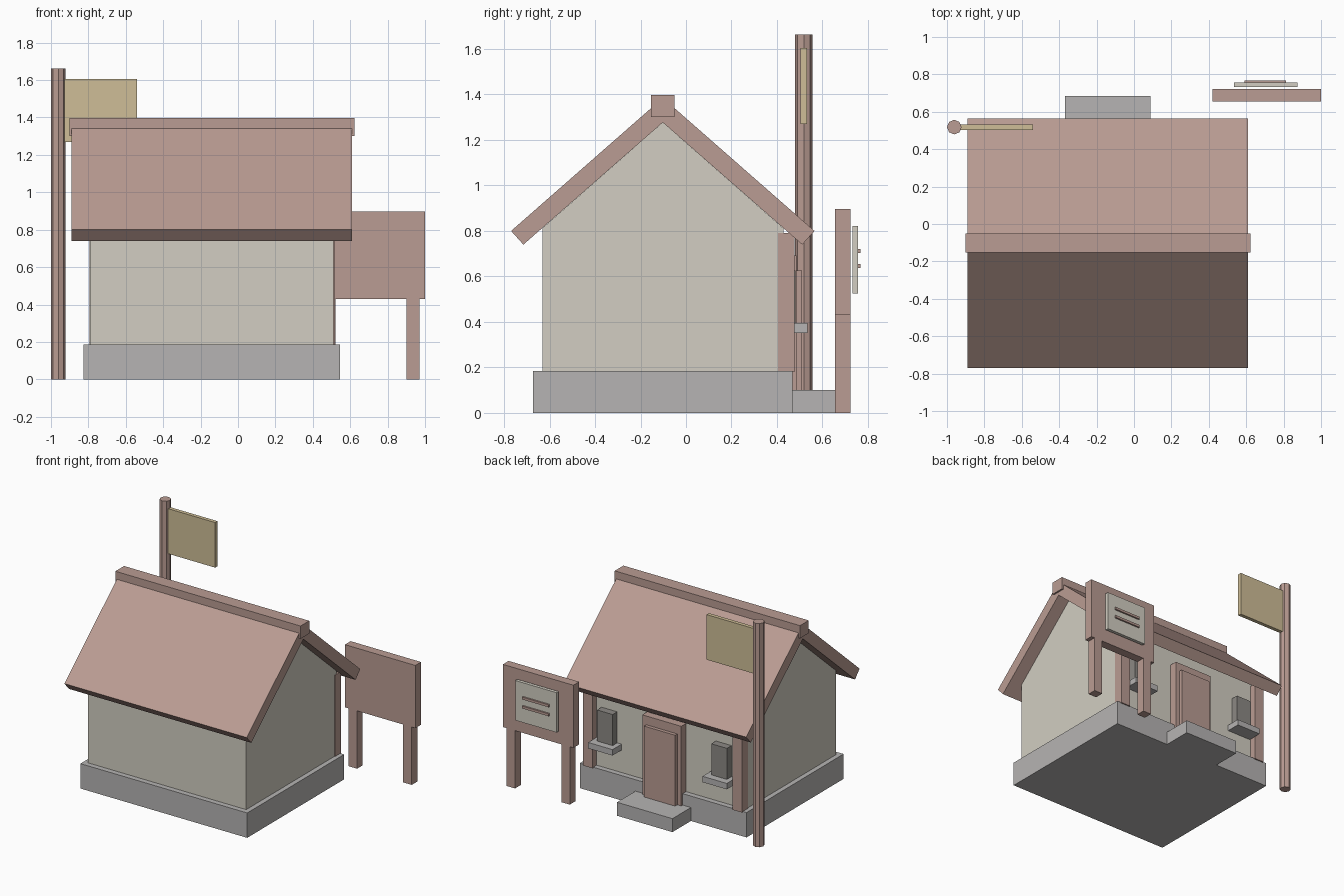
import bpy
import bmesh

old = bpy.data.objects.get("Cube")
if old:
    bpy.data.objects.remove(old, do_unlink=True)


def material(name, hex_code):
    rgb = [int(hex_code[i:i + 2], 16) / 255 for i in (0, 2, 4)]
    lin = [c / 12.92 if c <= 0.04045 else ((c + 0.055) / 1.055) ** 2.4 for c in rgb]
    mat = bpy.data.materials.new(name)
    mat.use_nodes = True
    mat.diffuse_color = (*lin, 1)
    bsdf = next(n for n in mat.node_tree.nodes if n.type == 'BSDF_PRINCIPLED')
    bsdf.inputs["Base Color"].default_value = (*lin, 1)
    return mat


WOOD = material("dusty_rose_wood", "BA9C93")
PLASTER = material("pale_plaster", "D2CEC2")
STONE = material("grey_stone", "B6B4B3")
GLASS = material("dark_grey_window", "8C8984")
CLOTH = material("tan_cloth", "CFBE97")


def finish(name, bm, mat):
    bmesh.ops.recalc_face_normals(bm, faces=bm.faces)
    mesh = bpy.data.meshes.new(name)
    bm.to_mesh(mesh)
    bm.free()
    mesh.materials.append(mat)
    obj = bpy.data.objects.new(name, mesh)
    bpy.context.collection.objects.link(obj)
    return obj


def box(name, x, y, z, mat):
    """Box spanning the given (low, high) ranges."""
    bm = bmesh.new()
    bmesh.ops.create_cube(bm, size=1)
    for v in bm.verts:
        v.co = [r[0] if c < 0 else r[1] for c, r in zip(v.co, (x, y, z))]
    return finish(name, bm, mat)


def prism(name, profile, x, mat):
    """Extrude a (y, z) profile along x."""
    bm = bmesh.new()
    face = bm.faces.new([bm.verts.new((x[0], y, z)) for y, z in profile])
    out = bmesh.ops.extrude_face_region(bm, geom=[face])
    for v in out["geom"]:
        if isinstance(v, bmesh.types.BMVert):
            v.co.x = x[1]
    return finish(name, bm, mat)


RIDGE_Y = -0.102   # roof ridge line
MID_X = -0.14      # centre of the house
BOARD_X = 0.71     # centre of the notice board
WALL_Y = 0.428     # back wall plane


def span(centre, half):
    return (centre - half, centre + half)


# House body on a stone base, with a doorstep
box("foundation", span(MID_X, 0.686), span(RIDGE_Y, 0.57), (0, 0.185), STONE)
box("doorstep", span(MID_X, 0.228), (0.46, 0.685), (0, 0.1), STONE)
prism("walls", [(RIDGE_Y - 0.53, 0.18), (RIDGE_Y + 0.53, 0.18), (RIDGE_Y + 0.53, 0.812),
                (RIDGE_Y, 1.277), (RIDGE_Y - 0.53, 0.812)], span(MID_X, 0.65), PLASTER)

# Two roof slabs meeting under the ridge cap
for side, name in ((-1, "front_roof"), (1, "back_roof")):
    section = [(0, 1.277), (0.613, 0.74), (0.667, 0.8), (0, 1.385)]
    prism(name, [(RIDGE_Y + side * y, z) for y, z in section], span(MID_X, 0.75), WOOD)
box("ridge_cap", span(MID_X, 0.762), span(RIDGE_Y, 0.051), (1.302, 1.397), WOOD)

# Door
box("door_frame", span(MID_X, 0.16), (WALL_Y - 0.02, 0.485), (0.1, 0.692), WOOD)
box("door_panel", span(MID_X, 0.128), (0.47, 0.511), (0.1, 0.627), WOOD)

# Corner posts, windows and sills, mirrored about the house centre
for side, label in ((-1, "right"), (1, "left")):
    box(label + "_post", span(MID_X + side * 0.615, 0.04), (0.405, 0.477), (0.18, 0.79), WOOD)
    wx = MID_X + side * 0.47
    box(label + "_window", span(wx, 0.064), (WALL_Y - 0.02, 0.482), (0.39, 0.627), GLASS)
    box(label + "_sill", span(wx, 0.1), (WALL_Y - 0.01, 0.535), (0.352, 0.396), STONE)

# Notice board with legs, sheet and two bars
box("notice_board", span(BOARD_X, 0.29), (0.656, 0.723), (0.43, 0.896), WOOD)
for side, label in ((-1, "right"), (1, "left")):
    box(label + "_board_leg", span(BOARD_X + side * 0.225, 0.035), (0.656, 0.723), (0, 0.43), WOOD)
box("notice_sheet", span(BOARD_X - 0.005, 0.17), (0.732, 0.756), (0.526, 0.822), PLASTER)
for label, z in (("lower", 0.645), ("upper", 0.712)):
    box(label + "_notice_bar", span(BOARD_X - 0.008, 0.11), (0.756, 0.768), span(z, 0.009), WOOD)

# Flag pole and flag
bm = bmesh.new()
bmesh.ops.create_cone(bm, cap_ends=True, segments=8, radius1=0.039, radius2=0.039, depth=1.663)
bmesh.ops.translate(bm, vec=(-0.961, 0.518, 1.663 / 2), verts=bm.verts)
finish("flag_pole", bm, WOOD)
box("flag", (-0.93, -0.54), (0.503, 0.531), (1.27, 1.605), CLOTH)
